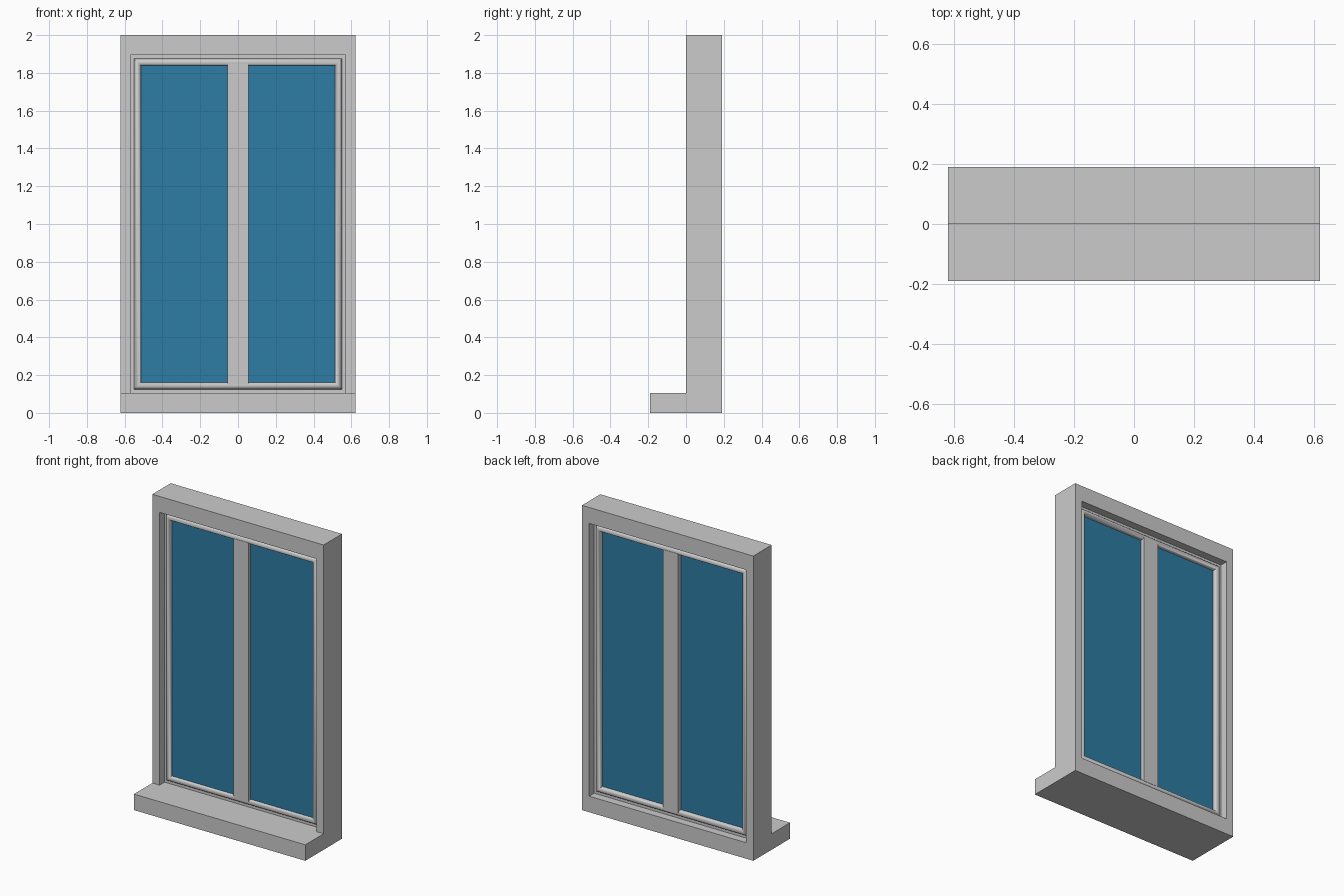
import bpy, bmesh

if "Cube" in bpy.data.objects:
    bpy.data.objects.remove(bpy.data.objects["Cube"])


def material(name, rgb):
    m = bpy.data.materials.new(name)
    m.diffuse_color = (*rgb, 1)
    m.use_nodes = True
    m.node_tree.nodes["Principled BSDF"].inputs["Base Color"].default_value = m.diffuse_color
    return m


GREY = material("grey_paint", (0.6, 0.6, 0.6))
BLUE = material("blue_glass", (0.027, 0.2, 0.37))


def finish(name, bm, mat):
    bmesh.ops.recalc_face_normals(bm, faces=bm.faces)
    me = bpy.data.meshes.new(name)
    bm.to_mesh(me)
    bm.free()
    ob = bpy.data.objects.new(name, me)
    bpy.context.collection.objects.link(ob)
    me.materials.append(mat)
    return ob


def box(name, x0, x1, y0, y1, z0, z1, mat):
    bm = bmesh.new()
    bmesh.ops.create_cube(bm, size=1)
    for v in bm.verts:
        v.co.x = x1 if v.co.x > 0 else x0
        v.co.y = y1 if v.co.y > 0 else y0
        v.co.z = z1 if v.co.z > 0 else z0
    return finish(name, bm, mat)


def ring(name, x0, x1, z0, z1, profile, mat):
    """Mitred rectangular frame; profile is a closed list of (inset, y)."""
    bm = bmesh.new()
    corners = []
    for cx, sx, cz, sz in ((x0, 1, z0, 1), (x1, -1, z0, 1),
                           (x1, -1, z1, -1), (x0, 1, z1, -1)):
        corners.append([bm.verts.new((cx + sx * i, y, cz + sz * i)) for i, y in profile])
    n = len(profile)
    for c in range(4):
        a, b = corners[c], corners[(c + 1) % 4]
        for k in range(n):
            bm.faces.new((a[k], a[(k + 1) % n], b[(k + 1) % n], b[k]))
    return finish(name, bm, mat)


W, D = 0.622, 0.19

# outer frame: sides and head, then bottom rail
bm = bmesh.new()
outer = [(-W, 0), (W, 0), (W, 2), (-W, 2)]
inner = [(-0.57, 0.105), (0.57, 0.105), (0.57, 1.895), (-0.57, 1.895)]
loops = [[bm.verts.new((x, y, z)) for x, z in pts]
         for pts, y in ((outer, 0), (inner, 0), (inner, D), (outer, D))]
for k in range(4):
    a, b = loops[k], loops[(k + 1) % 4]
    for c in range(4):
        d = (c + 1) % 4
        bm.faces.new((a[c], a[d], b[d], b[c]))
finish("outer_frame", bm, GREY)

# projecting sill
box("sill", -W, W, -D, 0, 0, 0.105, GREY)

# moulded sash, same moulding front and back
front = [(0, 0.052), (0.02, 0.052), (0.024, 0.040), (0.031, 0.032),
         (0.041, 0.030), (0.050, 0.034), (0.056, 0.044)]
profile = front + [(i, D - y) for i, y in reversed(front)]
sash = ring("sash", -0.57, 0.57, 0.105, 1.895, profile, GREY)

# centre mullion
box("mullion", -0.055, 0.055, 0.03, D - 0.03, 0.15, 1.85, GREY)

# glass panes
for side, s in (("left", -1), ("right", 1)):
    xs = sorted((s * 0.05, s * 0.518))
    box(side + "_glass", *xs, 0.05, 0.13, 0.16, 1.84, BLUE)

# soft moulding
bpy.context.view_layer.objects.active = sash
sash.select_set(True)
bpy.ops.object.shade_smooth_by_angle(angle=0.7)
